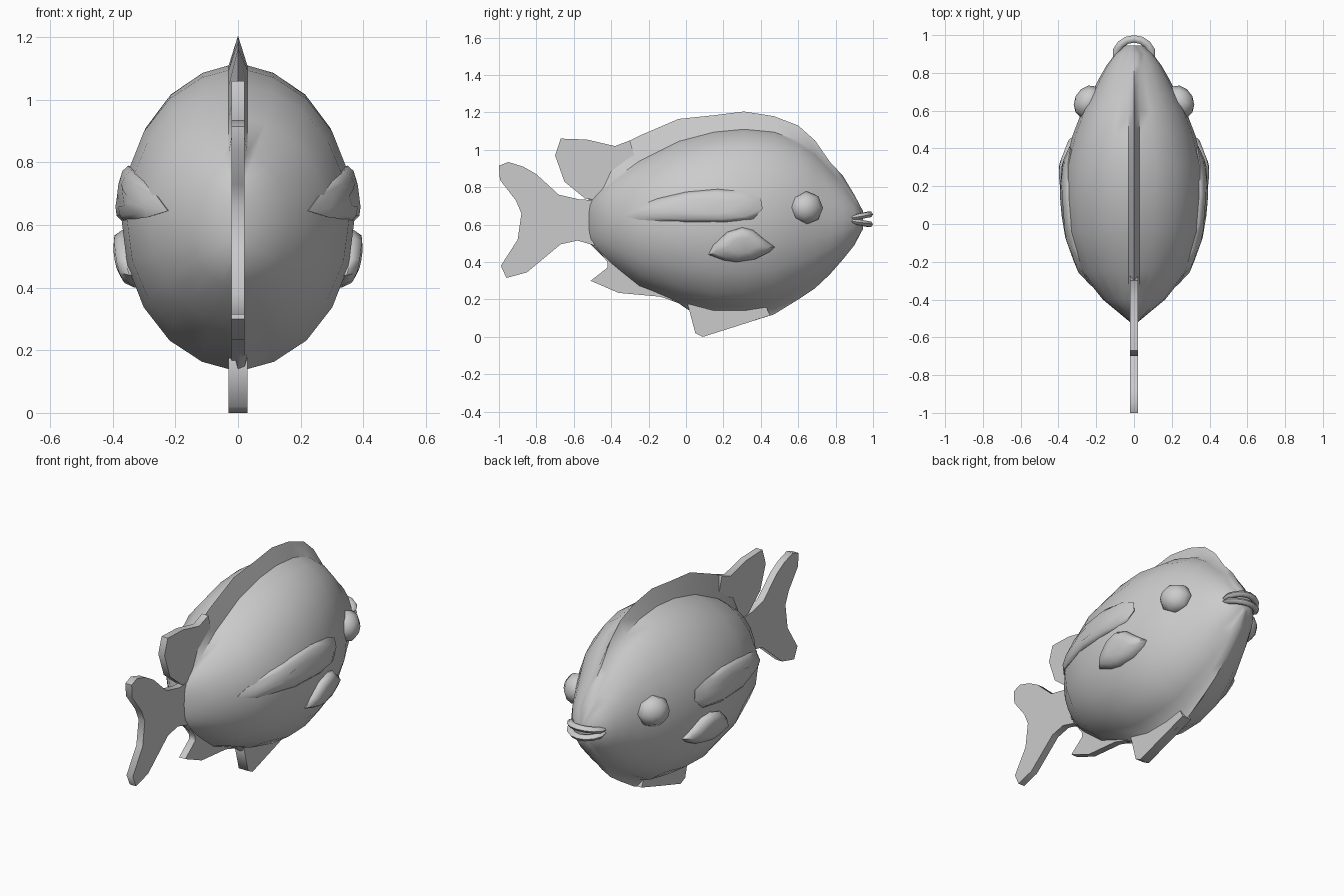
import bpy, bmesh, math

if "Cube" in bpy.data.objects:
    bpy.data.objects.remove(bpy.data.objects["Cube"])

grey = bpy.data.materials.new("plain grey")
grey.diffuse_color = (0.6, 0.6, 0.6, 1)
grey.use_nodes = True
grey.node_tree.nodes["Principled BSDF"].inputs["Base Color"].default_value = grey.diffuse_color


def finish(name, bm, angle=60):
    bmesh.ops.recalc_face_normals(bm, faces=bm.faces)
    me = bpy.data.meshes.new(name)
    bm.to_mesh(me)
    bm.free()
    ob = bpy.data.objects.new(name, me)
    bpy.context.collection.objects.link(ob)
    me.materials.append(grey)
    bpy.ops.object.select_all(action='DESELECT')
    ob.select_set(True)
    bpy.context.view_layer.objects.active = ob
    bpy.ops.object.shade_smooth_by_angle(angle=math.radians(angle))
    return ob


def skin(bm, rings):
    """Bridge matching rings of points and cap both ends."""
    vs = [[bm.verts.new(p) for p in r] for r in rings]
    n = len(vs[0])
    for a, b in zip(vs, vs[1:]):
        for i in range(n):
            bm.faces.new((a[i], a[(i + 1) % n], b[(i + 1) % n], b[i]))
    bm.faces.new(vs[0])
    bm.faces.new(vs[-1])


# Body sections: y, half width, bottom, top, keel height, crest height
SECTIONS = [
    (-0.52, 0.02, 0.51, 0.725, 0.505, 0.74),
    (-0.40, 0.165, 0.40, 0.83, 0.385, 1.00),
    (-0.25, 0.285, 0.28, 0.94, 0.26, 1.075),
    (-0.04, 0.355, 0.19, 1.045, 0.18, 1.165),
    (0.15, 0.372, 0.14, 1.095, 0.05, 1.185),
    (0.31, 0.365, 0.14, 1.11, 0.07, 1.205),
    (0.47, 0.325, 0.165, 1.095, 0.12, 1.18),
    (0.60, 0.275, 0.235, 1.05, 0.20, 1.13),
    (0.69, 0.225, 0.29, 0.99, 0.26, 1.05),
    (0.77, 0.185, 0.36, 0.90, 0.335, 0.935),
    (0.84, 0.145, 0.43, 0.83, 0.415, 0.86),
    (0.90, 0.10, 0.50, 0.745, 0.49, 0.76),
    (0.945, 0.045, 0.58, 0.67, 0.575, 0.675),
]


def body_ring(y, w, lo, hi, keel, crest):
    mid, half, e = (lo + hi) / 2, (hi - lo) / 2, min(0.03, w * 0.3)
    side = [(w * math.sin(a), mid + half * math.cos(a))
            for a in (math.radians(18 * k) for k in range(1, 10))]
    right = [(e, hi)] + side + [(e, lo)]
    ring = [(0, crest)] + right + [(0, keel)] + [(-x, z) for x, z in reversed(right)]
    return [(x, y, z) for x, z in ring]


def body_x(y, z):
    """Half width of the body at a side position."""
    for a, b in zip(SECTIONS, SECTIONS[1:]):
        if a[0] <= y <= b[0]:
            t = (y - a[0]) / (b[0] - a[0])
            w, lo, hi = [a[i] + t * (b[i] - a[i]) for i in (1, 2, 3)]
            u = (z - (lo + hi) / 2) / ((hi - lo) / 2)
            return w * math.sqrt(max(0, 1 - u * u))
    return 0


bm = bmesh.new()
skin(bm, [body_ring(*s) for s in SECTIONS])
finish("body", bm, 50)


# Thin fins on the centre plane, with bevelled rims
def flat_fin(name, outline, thick=0.02, rim=0.025):
    bm = bmesh.new()
    face = bm.faces.new([bm.verts.new((0, y, z)) for y, z in outline])
    bmesh.ops.inset_region(bm, faces=[face], thickness=rim, use_boundary=True)
    for v in face.verts:
        v.co.x = thick
    bmesh.ops.triangulate(bm, faces=[face])
    geom = bm.verts[:] + bm.edges[:] + bm.faces[:]
    bmesh.ops.mirror(bm, geom=geom, axis='X', merge_dist=0.001)
    finish(name, bm)


flat_fin("tail_fin", [
    (-0.47, 0.73), (-0.57, 0.735), (-0.68, 0.76), (-0.80, 0.87), (-0.87, 0.91),
    (-0.95, 0.935), (-1.0, 0.915), (-0.995, 0.84), (-0.91, 0.73), (-0.88, 0.66),
    (-0.90, 0.52), (-0.99, 0.38), (-0.96, 0.315), (-0.85, 0.345), (-0.67, 0.495),
    (-0.58, 0.515), (-0.46, 0.48)])
flat_fin("dorsal_fin", [
    (-0.30, 1.05), (-0.38, 1.02), (-0.53, 1.055), (-0.67, 1.06), (-0.70, 0.97),
    (-0.65, 0.83), (-0.54, 0.74), (-0.40, 0.72), (-0.25, 0.88)])
flat_fin("anal_fin", [
    (0.02, 0.165), (-0.14, 0.215), (-0.36, 0.235), (-0.51, 0.30), (-0.42, 0.37),
    (-0.42, 0.40), (-0.48, 0.48), (-0.35, 0.50), (-0.10, 0.32)])
flat_fin("belly_fin", [
    (0.01, 0.17), (0.05, 0.02), (0.09, 0.0), (0.28, 0.06), (0.45, 0.115),
    (0.40, 0.22), (0.05, 0.25)], 0.03, 0.05)


# Side fins that follow the curve of the body
def side_fin(name, outline, bulge):
    cy = sum(p[0] for p in outline) / len(outline)
    cz = sum(p[1] for p in outline) / len(outline)
    for side, s in (("left", -1), ("right", 1)):
        bm = bmesh.new()
        rings = []
        for k, off in ((0.9, -0.04), (1, 0.005), (0.82, bulge * 0.8), (0.45, bulge)):
            pts = [(cy + (y - cy) * k, cz + (z - cz) * k) for y, z in outline]
            rings.append([(s * (body_x(y, z) + off), y, z) for y, z in pts])
        skin(bm, rings)
        finish(side + "_" + name, bm)


side_fin("upper_fin", [
    (-0.33, 0.645), (-0.28, 0.69), (-0.15, 0.74), (0.0, 0.775), (0.17, 0.79),
    (0.32, 0.775), (0.40, 0.74), (0.41, 0.685), (0.36, 0.63), (0.22, 0.615),
    (0.0, 0.615), (-0.25, 0.625)], 0.022)
side_fin("lower_fin", [
    (0.12, 0.44), (0.145, 0.49), (0.22, 0.56), (0.30, 0.585), (0.36, 0.57),
    (0.42, 0.52), (0.475, 0.48), (0.45, 0.455), (0.37, 0.415), (0.27, 0.40),
    (0.20, 0.41)], 0.04)

# Bulging eyes
for side, s in (("left", -1), ("right", 1)):
    bm = bmesh.new()
    bmesh.ops.create_uvsphere(bm, u_segments=8, v_segments=6, radius=0.088)
    for v in bm.verts:
        x, y, z = v.co
        v.co = (s * (0.24 + z * 0.9), 0.645 + x - z * 0.15, 0.69 + y)
    finish(side + "_eye", bm)

# Lips: two flattened curved strips, parted at the front
for name, z0, z1 in (("upper_lip", 0.635, 0.655), ("lower_lip", 0.62, 0.602)):
    bm = bmesh.new()
    rings = []
    for k in range(9):
        a = math.radians(-90 + 22.5 * k)
        x, y = 0.10 * math.sin(a), 0.88 + 0.10 * math.cos(a)
        r = 0.020 if 0 < k < 8 else 0.010
        z = z0 + (z1 - z0) * math.cos(a)
        rings.append([(x + r * math.sin(a) * math.cos(t), y + r * math.cos(a) * math.cos(t),
                       z + r * 0.85 * math.sin(t))
                      for t in (math.radians(60 * j) for j in range(6))])
    skin(bm, rings)
    finish(name, bm)
